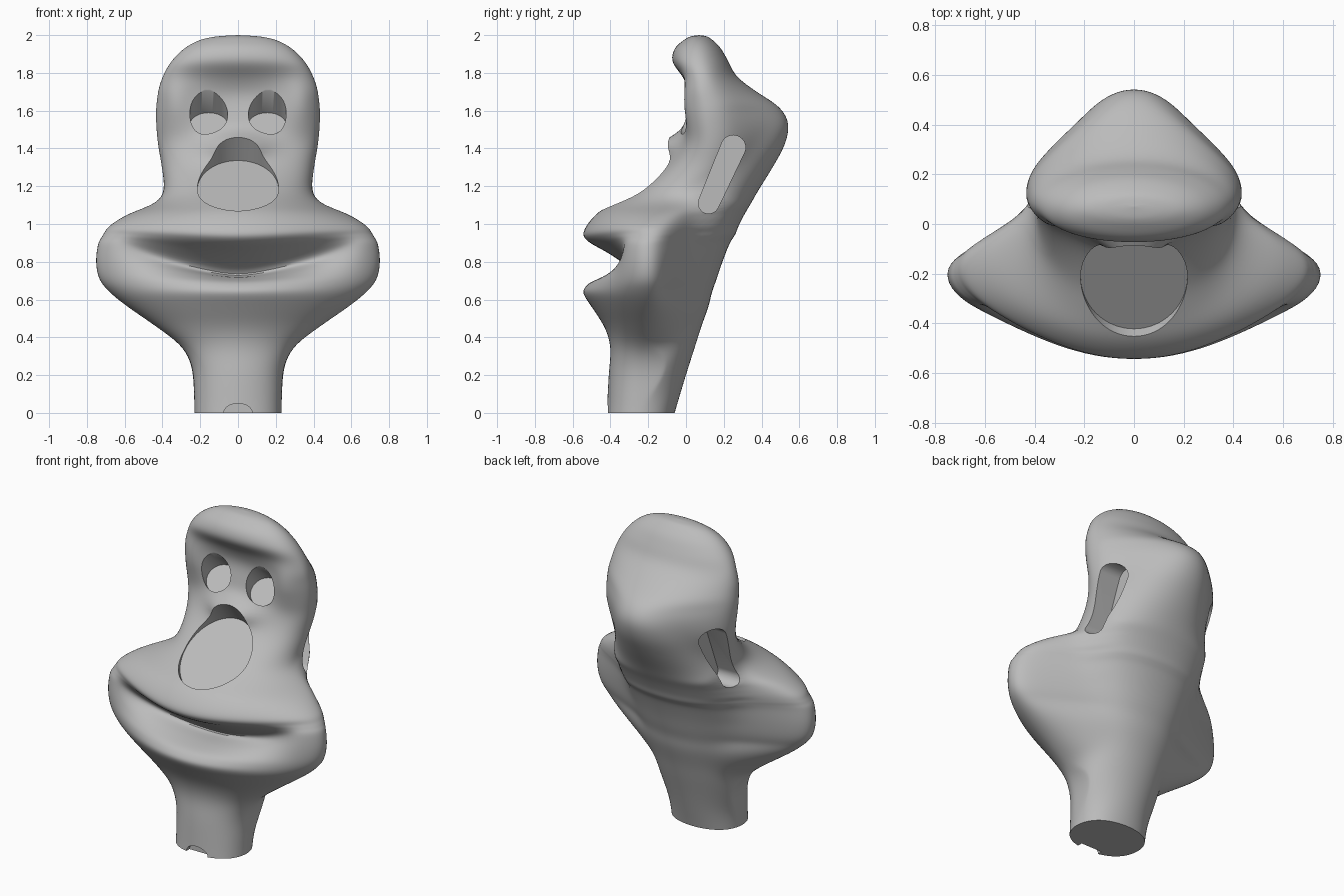
import bpy, bmesh, math
from mathutils import Matrix, Vector

cube = bpy.data.objects.get("Cube")
if cube:
    bpy.data.objects.remove(cube)

# Body sections: height, half width, y of widest point, front y, back y,
# then (mouth only) how far the front centre is pushed back and down
SECTIONS = [
    (0, .23, -.24, -.42, -.06), (.2, .237, -.22, -.41, 0),
    (.34, .29, -.22, -.4, .045), (.45, .425, -.21, -.43, .08),
    (.56, .585, -.2, -.5, .12), (.64, .685, -.2, -.55, .14),
    (.71, .74, -.2, -.545, .165, .03, -.02), (.8, .757, -.2, -.54, .195, .16, -.085),
    (.89, .747, -.2, -.54, .23, .29, -.165), (.925, .73, -.19, -.545, .25, .15, -.09),
    (.95, .715, -.18, -.55, .265, .03, -.045), (.99, .685, -.17, -.545, .28, 0, -.03),
    (1.05, .59, -.13, -.48, .31), (1.11, .445, -.04, -.39, .345),
    (1.18, .395, .04, -.27, .385), (1.3, .405, .12, -.12, .46),
    (1.42, .425, .14, -.03, .525), (1.53, .435, .13, -.01, .545),
    (1.62, .435, .12, -.01, .495), (1.7, .425, .1, -.015, .375),
    (1.78, .4, .09, -.03, .27), (1.86, .355, .07, -.075, .225),
    (1.93, .285, .06, -.06, .185), (1.975, .2, .06, -.01, .14),
    (1.993, .11, .065, .025, .11), (2, 0, .07, .07, .07),
]
# Roundness of the front and back curves at a few heights
ROUNDNESS = [(0, 2.3, 2.3), (.3, 2.2, 1.9), (.65, 1.5, 1), (.95, 1.4, 1),
             (1.2, 2.2, 1.2), (1.6, 2.8, 1.2), (1.85, 2.4, 2), (2, 2, 2)]
SIDES = 96
STEPS = 6


def spline(rows, steps):
    """Smooth curve through all rows of numbers."""
    rows = [tuple(r) + (0,) * (7 - len(r)) for r in rows]
    out = []
    for i in range(len(rows) - 1):
        p, q = rows[i], rows[i + 1]
        before = rows[max(i - 1, 0)]
        after = rows[min(i + 2, len(rows) - 1)]
        for k in range(steps):
            t = k / steps
            out.append([
                b + t * (c - a + t * (2 * a - 5 * b + 4 * c - d + t * (3 * (b - c) + d - a))) / 2
                if a != b else b + t * (c - b)
                for a, b, c, d in zip(before, p, q, after)])
    out.append(list(rows[-1]))
    return out


def roundness(z):
    for low, high in zip(ROUNDNESS, ROUNDNESS[1:]):
        if z <= high[0]:
            t = (z - low[0]) / (high[0] - low[0])
            return [a + t * (b - a) for a, b in zip(low[1:], high[1:])]
    return ROUNDNESS[-1][1:]


def soft_power(value, n):
    """Superellipse term whose tips stay rounded."""
    size = abs(value)
    return math.copysign(size ** (1 + (2 / n - 1) * size), value)


def bump(distance, radius):
    return math.exp(-(distance / radius) ** 2)


def section_point(row, angle):
    z, width, side_y, front_y, back_y, push, drop = row
    c, s = math.cos(angle), math.sin(angle)
    front, back = roundness(z)
    n = front if s < 0 else back
    reach = side_y - front_y if s < 0 else back_y - side_y
    x = max(width, 0) * soft_power(c, n)
    y = side_y + reach * soft_power(s, n)
    if s < 0:
        # mouth groove fades out towards its corners
        fade = max(0, 1 - (abs(x) / .64) ** 1.3)
        # ridge above the nose, hollow under the brow, rims beside the eyes
        y -= .14 * bump(x, .14) * bump(z - 1.415, .055)
        y += .035 * bump(x, .22) * bump(z - 1.68, .1)
        y -= .035 * bump(abs(x) - .33, .08) * bump(z - 1.64, .14)
        y += push * fade
        z += drop * fade
    else:
        # rounded spine running up behind the cheeks
        core = min(.22 + .18 * z, .4)
        depth = .2 + 1.5 * max(0, z - 1.1)
        if abs(x) < core:
            y = max(y, back_y - depth * (1 - math.sqrt(1 - (x / core) ** 2)))
    return x, y, z


def finish(bm, name):
    bmesh.ops.recalc_face_normals(bm, faces=bm.faces)
    mesh = bpy.data.meshes.new(name)
    bm.to_mesh(mesh)
    bm.free()
    obj = bpy.data.objects.new(name, mesh)
    bpy.context.collection.objects.link(obj)
    return obj


def drum(name, base, tilt, rx, ry, length):
    """Elliptical drum rising from its base centre, tilted about x."""
    bm = bmesh.new()
    matrix = (Matrix.Translation(Vector(base))
              @ Matrix.Rotation(math.radians(tilt), 4, 'X')
              @ Matrix.Diagonal((rx, ry, length, 1))
              @ Matrix.Translation((0, 0, .5)))
    bmesh.ops.create_cone(bm, cap_ends=True, segments=64, radius1=1, radius2=1,
                          depth=1, matrix=matrix)
    return finish(bm, name)


def slot(name, side, low, high):
    """Leaning round-ended slot; each end is (y, z, radius)."""
    bm = bmesh.new()
    lean = math.atan2(high[1] - low[1], high[0] - low[0]) - math.pi / 2
    outline = []
    for (y, z, radius), start in ((high, lean), (low, lean + math.pi)):
        for i in range(17):
            a = start + math.pi * i / 16
            outline.append(bm.verts.new((side * .27, y + radius * math.cos(a),
                                         z + radius * math.sin(a))))
    face = bm.faces.new(outline)
    outer = bmesh.ops.extrude_face_region(bm, geom=[face], use_keep_orig=True)["geom"]
    moved = [v for v in outer if isinstance(v, bmesh.types.BMVert)]
    bmesh.ops.translate(bm, verts=moved, vec=(side * .4, 0, 0))
    return finish(bm, name)


# Body
bm = bmesh.new()
rings = []
for row in spline(SECTIONS, STEPS):
    rings.append([bm.verts.new(section_point(row, math.tau * i / SIDES))
                  for i in range(SIDES)])
for low, high in zip(rings, rings[1:]):
    for i in range(SIDES):
        j = (i + 1) % SIDES
        bm.faces.new((low[i], low[j], high[j], high[i]))
bm.faces.new(rings[0][::-1])
bmesh.ops.remove_doubles(bm, verts=bm.verts, dist=.0003)
for _ in range(8):
    bmesh.ops.smooth_vert(bm, verts=[v for v in bm.verts if .02 < v.co.z < 1.99],
                          factor=.5, use_axis_x=True, use_axis_y=True, use_axis_z=True)
body = finish(bm, "head_body")

# Cutters: nose dish, cable notch, eye sockets and side slots
cutters = [drum("nose_cutter", (0, -.21, 1.182), 36, .215, .262, .5),
           drum("notch_cutter", (0, -.38, 0), 90, .075, .05, .2)]
for side in (-1, 1):
    cutters.append(drum("eye_cutter", (side * .155, .06, 1.524), 45, .1, .092, .5))
    cutters.append(slot("slot_cutter", side, (.12, 1.11, .055), (.25, 1.405, .065)))

bpy.ops.object.select_all(action='DESELECT')
body.select_set(True)
bpy.context.view_layer.objects.active = body
for cutter in cutters:
    cut = body.modifiers.new(cutter.name, 'BOOLEAN')
    cut.operation = 'DIFFERENCE'
    cut.solver = 'EXACT'
    cut.object = cutter
    bpy.ops.object.modifier_apply(modifier=cut.name)
for cutter in cutters:
    bpy.data.objects.remove(cutter)

# Material
grey = bpy.data.materials.new("plain_grey")
grey.use_nodes = True
colour = (.5, .5, .5, 1)
grey.diffuse_color = colour
grey.node_tree.nodes["Principled BSDF"].inputs["Base Color"].default_value = colour
body.data.materials.clear()
body.data.materials.append(grey)
bpy.ops.object.shade_smooth_by_angle(angle=math.radians(40))
